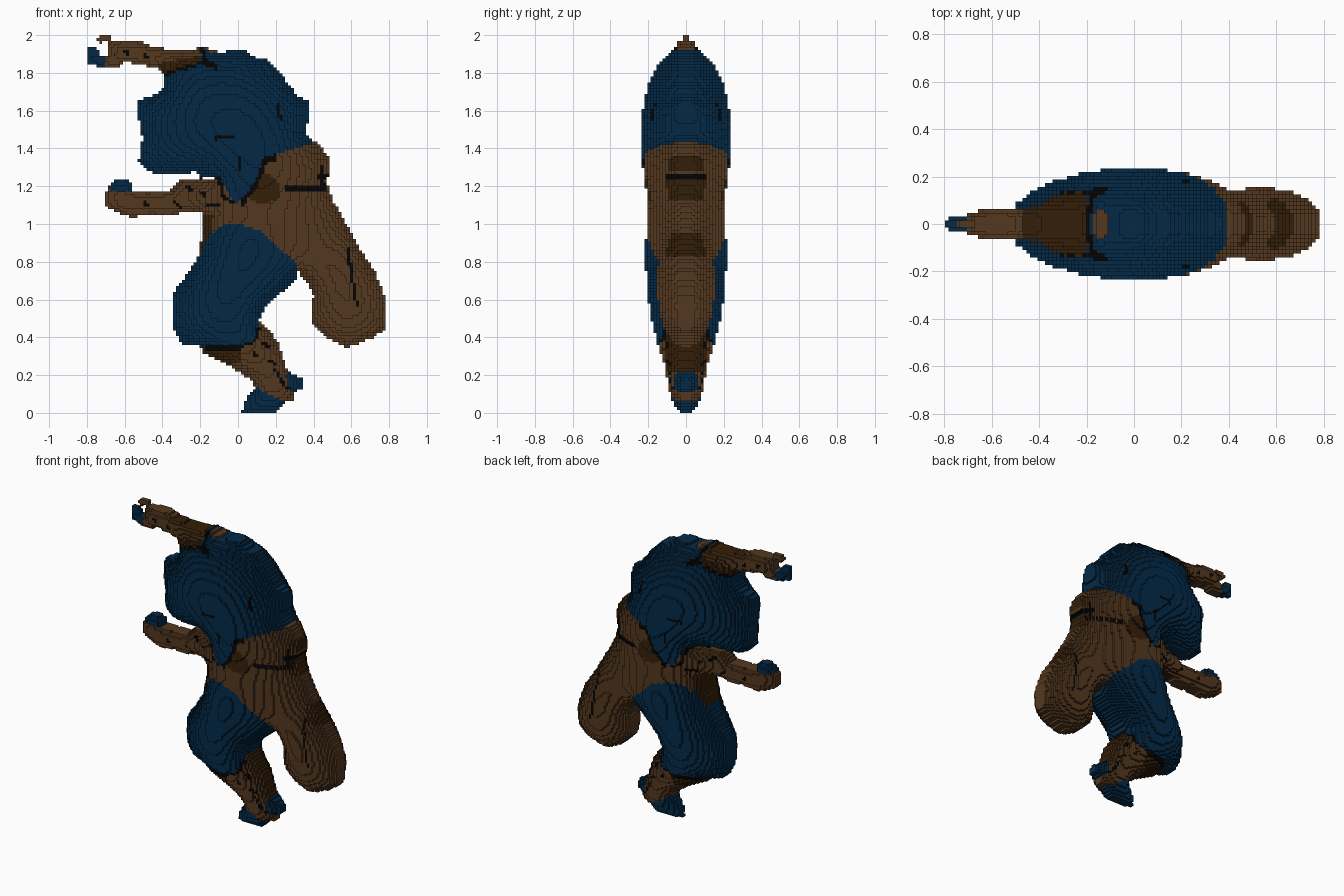
import bpy, bmesh, math
from mathutils import Vector

if "Cube" in bpy.data.objects:
    bpy.data.objects.remove(bpy.data.objects["Cube"])

V = 1 / 64          # block size
THICKEST = 0.232    # largest half thickness


def material(name, rgb):
    m = bpy.data.materials.new(name)
    m.use_nodes = True
    m.diffuse_color = (*rgb, 1)
    b = m.node_tree.nodes["Principled BSDF"]
    b.inputs["Base Color"].default_value = (*rgb, 1)
    b.inputs["Roughness"].default_value = 0.9
    return m


MATS = [material("deep blue", (0.001, 0.023, 0.064)),
        material("brown", (0.088, 0.040, 0.0135)),
        material("dark brown", (0.035, 0.0135, 0.003)),
        material("near black", (0.0015, 0.0015, 0.0015))]
BLUE, BROWN, DARK, BLACK = range(4)
owner, swell = {}, {}       # block column -> part name / fullness
tint, wall_tint = {}, {}    # block column -> colour of its ends / its side walls


def columns_inside(pts):
    """Block columns whose centre lies inside a front outline (x, z)."""
    xs, zs = [p[0] for p in pts], [p[1] for p in pts]
    for i in range(math.floor(min(xs) / V), math.ceil(max(xs) / V)):
        for k in range(math.floor(min(zs) / V), math.ceil(max(zs) / V)):
            x, z, inside = (i + .5) * V, (k + .5) * V, False
            for (x1, z1), (x2, z2) in zip(pts, pts[1:] + pts[:1]):
                if (z1 > z) != (z2 > z) and x < x1 + (z - z1) * (x2 - x1) / (z2 - z1):
                    inside = not inside
            if inside:
                yield i, k


def part(name, colour, fullness, pts):
    for c in columns_inside(pts):
        owner[c], swell[c] = name, fullness
        tint[c] = wall_tint[c] = colour


def patch(colour, pts, ends=True):
    """Recolour brown columns in an outline; ends=False keeps front and back."""
    for c in columns_inside(pts):
        if wall_tint.get(c) == BROWN:
            wall_tint[c] = colour
            if ends:
                tint[c] = colour


def crease(pts, width=1, walls=True):
    for a, b in zip(pts, pts[1:]):
        a, b = Vector(a), Vector(b)
        n = max(1, int((b - a).length / V * 2))
        for s in range(n + 1):
            p = a.lerp(b, s / n)
            for w in range(width):
                c = (math.floor(p.x / V), math.floor(p.y / V) - w)
                if c in owner:
                    tint[c] = BLACK
                    if walls:
                        wall_tint[c] = BLACK


# Raised arm with curled fingers
part("raised_arm", BROWN, 2.0, [
    (-.67, 1.97), (-.5, 1.965), (-.45, 1.935), (-.3, 1.92), (-.17, 1.935),
    (-.08, 1.9), (-.1, 1.75), (-.25, 1.76), (-.4, 1.79), (-.42, 1.82),
    (-.6, 1.86), (-.63, 1.83), (-.71, 1.83), (-.70, 1.88), (-.67, 1.90)])
part("raised_fingers", BROWN, .5, [
    (-.75, 1.985), (-.72, 2.0), (-.67, 2.0), (-.66, 1.9), (-.69, 1.89),
    (-.69, 1.975), (-.74, 1.955)])
part("raised_hand", BLUE, .8, [
    (-.79, 1.94), (-.755, 1.945), (-.735, 1.9), (-.70, 1.88), (-.705, 1.825),
    (-.75, 1.825), (-.755, 1.85), (-.79, 1.85)])

# Forward arm and hand
part("forward_arm", BROWN, 1.5, [
    (-.71, 1.16), (-.68, 1.19), (-.57, 1.17), (-.35, 1.18), (-.31, 1.24),
    (-.2, 1.24), (0, 1.24), (0, 1.08), (-.15, 1.06), (-.2, 1.055),
    (-.3, 1.055), (-.5, 1.05), (-.55, 1.03), (-.69, 1.08)])
part("forward_hand", BLUE, 1.0, [
    (-.68, 1.18), (-.68, 1.21), (-.64, 1.235), (-.58, 1.235), (-.56, 1.19), (-.58, 1.17)])

# Standing shin, foot and heel
part("front_shin", BROWN, 1.6, [
    (.08, .52), (.14, .47), (.22, .36), (.25, .25), (.27, .21), (.31, .12),
    (.29, .06), (.2, .05), (.12, .1), (.07, .17), (.02, .21), (-.07, .26),
    (-.18, .32), (-.18, .40)])
part("front_foot", BLUE, 1.2, [
    (.02, 0), (.19, 0), (.25, .06), (.19, .08), (.1, .135), (.05, .09)])
part("front_heel", BLUE, 1.2, [
    (.25, .2), (.28, .22), (.30, .2), (.34, .19), (.34, .13), (.29, .11)])

# Waist bulge, slimmer hips and trailing leg
part("hips", BROWN, .08, [
    (.475, 1.2), (.5, 1.13), (.62, .92), (.3, .75),
    (.2, .75), (-.21, .83), (-.19, .93), (-.18, 1.08), (-.08, 1.2)])
part("waist", BROWN, 1.3, [(.41, 1.44), (.48, 1.36), (.475, 1.2), (-.08, 1.2), (.1, 1.4)])
part("trailing_leg", BROWN, 1.5, [
    (.62, .92), (.65, .86), (.73, .74), (.785, .6), (.785, .45), (.72, .4),
    (.58, .345), (.48, .39), (.4, .46), (.385, .57), (.405, .62), (.37, .68), (.30, .77)])

# Bent thigh
part("front_thigh", BLUE, 1.5, [
    (-.15, .95), (-.07, .995), (.02, .995), (.12, .96), (.2, .88), (.32, .79),
    (.31, .70), (.18, .60), (.12, .52), (.11, .44), (.07, .36), (-.12, .345), (-.3, .36),
    (-.34, .44), (-.34, .64), (-.28, .72), (-.23, .8), (-.2, .84)])

# Rounded torso
part("torso", BLUE, 1.15, [
    (-.19, 1.94), (-.14, 1.9), (-.04, 1.92), (.04, 1.915), (.08, 1.885), (.15, 1.87),
    (.2, 1.83), (.28, 1.73), (.31, 1.67), (.375, 1.66), (.375, 1.56), (.35, 1.48),
    (.41, 1.435), (.17, 1.355), (.12, 1.25), (.05, 1.16), (-.02, 1.1), (-.07, 1.2),
    (-.13, 1.25), (-.2, 1.24), (-.22, 1.28), (-.33, 1.26), (-.42, 1.265), (-.48, 1.28),
    (-.525, 1.33), (-.505, 1.45), (-.525, 1.55), (-.525, 1.655), (-.42, 1.69),
    (-.385, 1.74), (-.40, 1.8), (-.33, 1.81), (-.2, 1.86)])

# Darker brown patches
patch(DARK, [(-.4, 1.79), (-.33, 1.81), (-.2, 1.86), (-.2, 1.89), (-.42, 1.85)])
patch(DARK, [(-.19, 1.05), (-.13, 1.05), (-.14, .96), (-.2, .84), (-.22, .84)])
patch(DARK, [(-.18, .35), (.02, .35), (.02, .27), (-.07, .25), (-.18, .31)])
patch(DARK, [(.05, 1.14), (.14, 1.28), (.22, 1.21), (.22, 1.14), (.14, 1.1)])

# Dark side walls: upper arm, shoulder, waist, hip, trailing leg, back of the shin
patch(DARK, [(-.47, 1.78), (-.17, 1.78), (-.17, 1.96), (-.47, 1.98)], ends=False)
patch(DARK, [(-.3, 1.05), (-.1, 1.05), (-.1, 1.13), (-.3, 1.1)], ends=False)
patch(DARK, [(.43, 1.36), (.5, 1.36), (.5, 1.28), (.43, 1.28)], ends=False)
patch(DARK, [(.42, 1.23), (.5, 1.23), (.54, 1.12), (.45, 1.12)], ends=False)
patch(DARK, [(.55, .95), (.63, .95), (.69, .83), (.6, .83)], ends=False)
patch(DARK, [(.08, .48), (.16, .48), (.27, .36), (.28, .22), (.17, .22)], ends=False)

# Black creases between the parts
crease([(-.19, 1.94), (-.18, 1.87), (-.12, 1.84)], 2)
crease([(-.39, 1.79), (-.3, 1.82), (-.2, 1.85)])
crease([(-.12, 1.45), (-.10, 1.465), (-.02, 1.46)])
crease([(.21, 1.64), (.22, 1.56)])
crease([(0, 1.35), (0, 1.29)])
crease([(.2, 1.36), (.14, 1.34), (.1, 1.22), (.02, 1.12)], 2)
crease([(.25, 1.2), (.45, 1.2)], 2, walls=False)
crease([(.44, 1.31), (.455, 1.2)], 2, walls=False)
crease([(.43, 1.265), (.48, 1.265)], 2)
crease([(-.19, 1.24), (-.1, 1.24), (-.08, 1.15), (-.03, 1.11)])
crease([(-.17, 1.10), (-.1, 1.10)])
crease([(-.17, .35), (0, .345)], 2)
crease([(0, .345), (.09, .38), (.11, .45)])
crease([(.58, .86), (.6, .75), (.63, .57)], walls=False)
crease([(.2, .22), (.25, .14), (.28, .13)])

# Short fold marks on the wrapped arms and shin
for x, z in ((-.27, 1.2), (-.2, 1.17), (-.33, 1.11), (-.5, 1.12), (-.5, 1.9),
             (-.6, 1.92), (.08, .32), (.14, .37), (.17, .28)):
    crease([(x, z), (x + .02, z - .02)])

# Inflate the whole outline like a stretched membrane to get the half thickness
SIDES = ((1, 0), (-1, 0), (0, 1), (0, -1))
height = dict.fromkeys(owner, 0.0)
links = [(c, [(c[0] + a, c[1] + b) for a, b in SIDES if (c[0] + a, c[1] + b) in owner],
          swell[c] * V * V) for c in owner]
for _ in range(300):
    for c, near, push in links:
        h = height[c]
        height[c] = h + 1.9 * ((sum([height[q] for q in near]) + push) / 4 - h)
depth = {c: max(1, round(min(THICKEST, math.sqrt(max(h, 0))) / V)) for c, h in height.items()}


def build(name):
    bm = bmesh.new()

    def quad(corners, colour):
        f = bm.faces.new([bm.verts.new(Vector(c) * V) for c in corners])
        f.material_index = colour

    for (i, k), who in owner.items():
        if who != name:
            continue
        n, col = depth[i, k], tint[i, k]
        quad([(i, -n, k), (i + 1, -n, k), (i + 1, -n, k + 1), (i, -n, k + 1)], col)
        quad([(i, n, k), (i, n, k + 1), (i + 1, n, k + 1), (i + 1, n, k)], col)
        # step walls down to each thinner neighbour
        for a, b in SIDES:
            m = depth.get((i + a, k + b), 0)
            if m >= n:
                continue
            for y0, y1 in ([(-n, -m), (m, n)] if m else [(-n, n)]):
                if a:
                    x = i + (a > 0)
                    q = [(x, y0, k), (x, y1, k), (x, y1, k + 1), (x, y0, k + 1)]
                else:
                    z = k + (b > 0)
                    q = [(i, y0, z), (i + 1, y0, z), (i + 1, y1, z), (i, y1, z)]
                quad(q if a + b > 0 else q[::-1], wall_tint[i, k])
    bmesh.ops.remove_doubles(bm, verts=bm.verts, dist=V * .01)
    me = bpy.data.meshes.new(name)
    bm.to_mesh(me)
    bm.free()
    for m in MATS:
        me.materials.append(m)
    bpy.context.collection.objects.link(bpy.data.objects.new(name, me))


for part_name in sorted(set(owner.values())):
    build(part_name)
